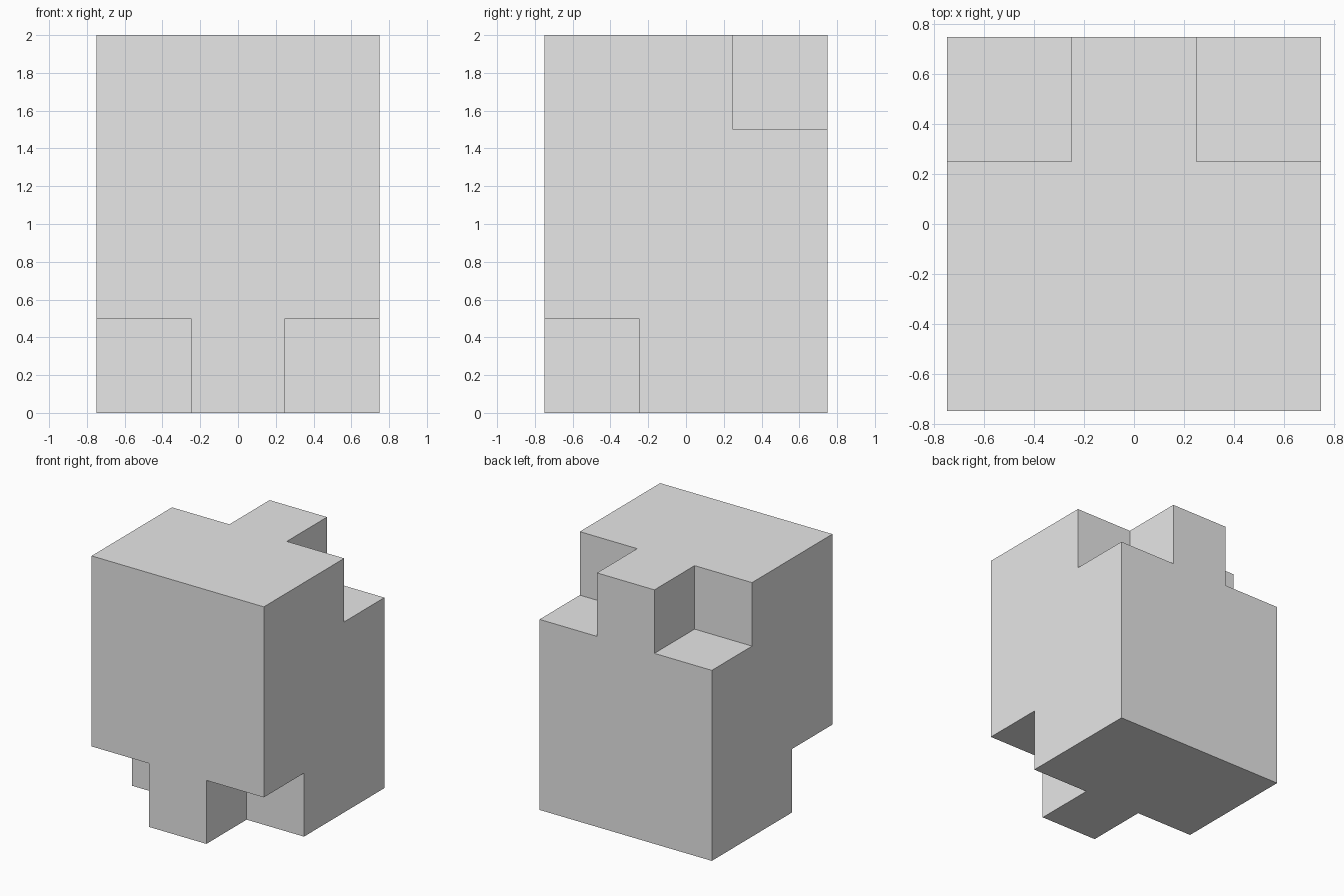
import bpy
import bmesh
from mathutils import Matrix, Vector

default = bpy.data.objects.get("Cube")
if default:
    bpy.data.objects.remove(default, do_unlink=True)

# Single grey colour
grey = bpy.data.materials.new("plain grey")
grey.use_nodes = True
colour = (0.8, 0.8, 0.8, 1)
grey.diffuse_color = colour
grey.node_tree.nodes["Principled BSDF"].inputs["Base Color"].default_value = colour

CELL = 0.5
NX, NY, NZ = 3, 3, 4


def solid(i, j, k):
    """True where the block has material; its four notched corners are empty."""
    if not (0 <= i < NX and 0 <= j < NY and 0 <= k < NZ):
        return False
    side = i != 1
    top_back_notch = side and j == NY - 1 and k == NZ - 1
    bottom_front_notch = side and j == 0 and k == 0
    return not (top_back_notch or bottom_front_notch)


# Outer skin: one square wherever a filled cell meets an empty one
bm = bmesh.new()
directions = [Vector(s * c for c in axis)
              for axis in ((1, 0, 0), (0, 1, 0), (0, 0, 1)) for s in (-1, 1)]
cells = [(i, j, k) for i in range(NX) for j in range(NY) for k in range(NZ)]
for cell in filter(lambda c: solid(*c), cells):
    centre = Vector((cell[0] - 1, cell[1] - 1, cell[2] + 0.5)) * CELL
    for d in directions:
        if solid(*(int(c + n) for c, n in zip(cell, d))):
            continue
        turn = d.to_track_quat('Z', 'Y').to_matrix().to_4x4()
        place = Matrix.Translation(centre + d * CELL / 2) @ turn
        bmesh.ops.create_grid(bm, x_segments=1, y_segments=1,
                              size=CELL / 2, matrix=place)

# Weld the squares and merge coplanar ones into large flat faces
bmesh.ops.remove_doubles(bm, verts=bm.verts, dist=0.001)
bmesh.ops.dissolve_limit(bm, angle_limit=0.01, verts=bm.verts, edges=bm.edges)
bmesh.ops.recalc_face_normals(bm, faces=bm.faces)

mesh = bpy.data.meshes.new("notched_block")
bm.to_mesh(mesh)
bm.free()
mesh.materials.append(grey)
block = bpy.data.objects.new("notched_block", mesh)
bpy.context.collection.objects.link(block)
